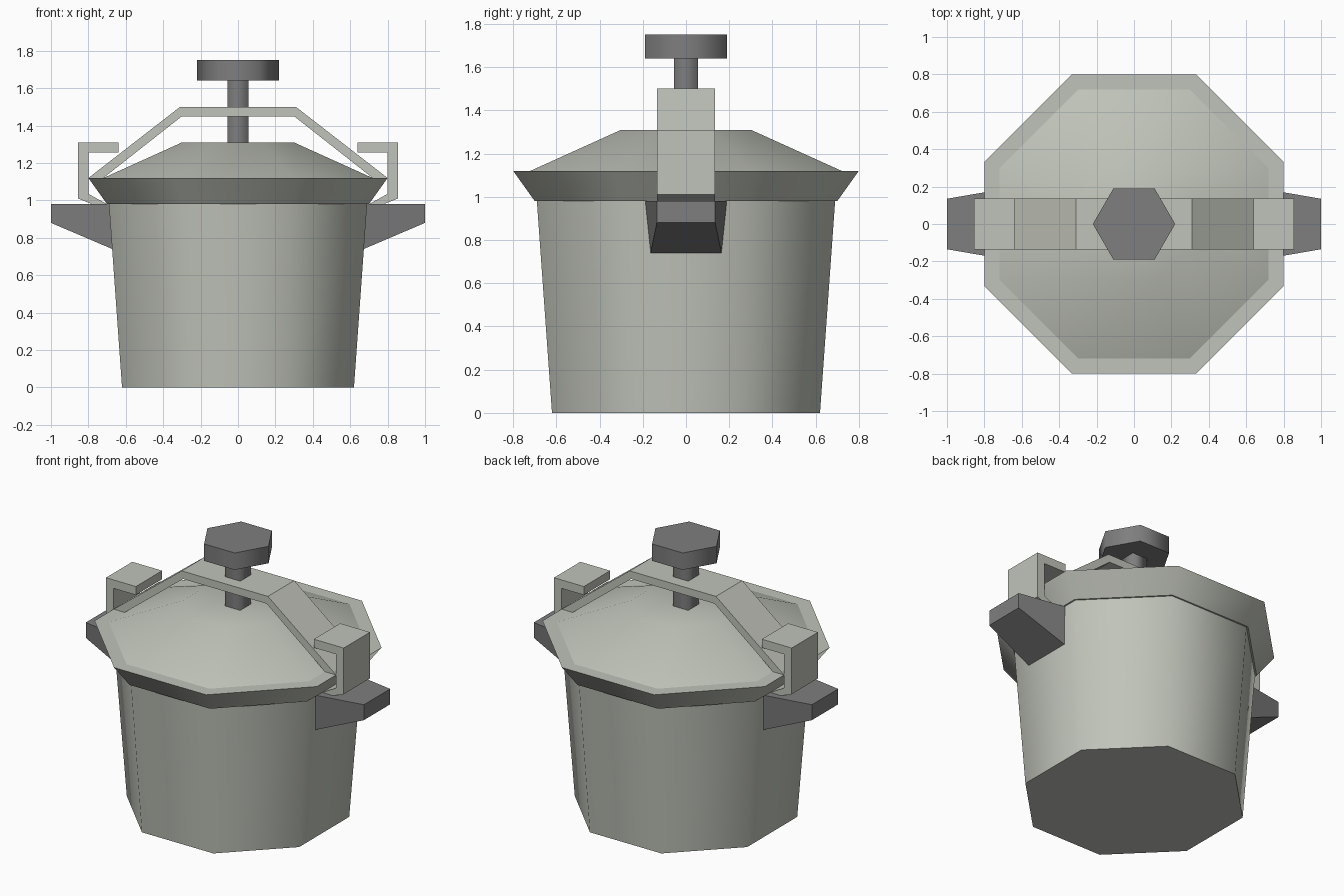
import bpy, bmesh, math

cube = bpy.data.objects.get("Cube")
if cube:
    bpy.data.objects.remove(cube, do_unlink=True)


def material(name, colour):
    mat = bpy.data.materials.new(name)
    mat.use_nodes = True
    mat.diffuse_color = (*colour, 1)
    mat.node_tree.nodes["Principled BSDF"].inputs["Base Color"].default_value = (*colour, 1)
    return mat


steel = material("light warm grey", (0.53, 0.55, 0.49))
plastic = material("dark grey", (0.21, 0.21, 0.21))


def ring(sides, radius, z, turn=0.0):
    """Regular polygon at a height, radius measured to the corners."""
    return [(radius * math.cos(turn + math.tau * i / sides),
             radius * math.sin(turn + math.tau * i / sides), z) for i in range(sides)]


def octagon(half_width, z):
    return ring(8, half_width / math.cos(math.pi / 8), z, math.pi / 8)


def square(half_width, z):
    return ring(4, half_width * math.sqrt(2), z, math.pi / 4)


def loft(name, rings, mat, smooth_sides=False, smooth_top=False):
    """Skin a stack of matching rings and cap both ends."""
    bm = bmesh.new()
    loops = [[bm.verts.new(p) for p in r] for r in rings]
    for low, high in zip(loops, loops[1:]):
        for i in range(len(low)):
            j = (i + 1) % len(low)
            bm.faces.new((low[i], low[j], high[j], high[i])).smooth = smooth_sides
    bm.faces.new(loops[0])
    bm.faces.new(loops[-1]).smooth = smooth_top
    bmesh.ops.recalc_face_normals(bm, faces=bm.faces)
    mesh = bpy.data.meshes.new(name)
    bm.to_mesh(mesh)
    bm.free()
    mesh.materials.append(mat)
    obj = bpy.data.objects.new(name, mesh)
    bpy.context.collection.objects.link(obj)
    return obj


def band(name, profile, half_depth, mat):
    """Extrude a side profile of (x, z) points across the depth."""
    return loft(name, [[(x, y, z) for x, z in profile] for y in (-half_depth, half_depth)], mat)


# Pot, flared rim and domed lid
loft("pot_body", [octagon(0.62, 0), octagon(0.69, 0.98)], steel, True)
loft("rim", [octagon(0.70, 0.98), octagon(0.80, 1.12)], steel, True)
loft("lid", [octagon(0.72, 1.12), octagon(0.30, 1.31)], steel, True, True)

# Clamping strap over the lid
outer = [(0.80, 1.12), (0.31, 1.50)]
inner = [(0.30, 1.45), (0.72, 1.12)]
strap = outer + [(-x, z) for x, z in reversed(outer)]
strap += [(-x, z) for x, z in reversed(inner)] + inner
band("strap", strap, 0.135, steel)

# Screw stem and knob
loft("stem", [square(0.055, 1.30), square(0.055, 1.65)], plastic, True)
loft("knob", [ring(6, 0.22, 1.64), ring(6, 0.22, 1.75)], plastic, True)

# Hooks and handles on both sides
hook = [(0.64, 1.31), (0.855, 1.31), (0.855, 1.01), (0.78, 0.98),
        (0.70, 0.98), (0.80, 1.035), (0.80, 1.255), (0.64, 1.255)]


def handle_end(x_top, x_low, half_top, half_low, z_low):
    return [(x_top, -half_top, 0.98), (x_top, half_top, 0.98),
            (x_low, half_low, z_low), (x_low, -half_low, z_low)]


for side, sign in (("left", 1), ("right", -1)):
    band(side + "_hook", [(sign * x, z) for x, z in hook], 0.135, steel)
    ends = [handle_end(0.68, 0.66, 0.19, 0.165, 0.735),
            handle_end(1.0, 1.0, 0.135, 0.135, 0.88)]
    loft(side + "_handle", [[(sign * x, y, z) for x, y, z in e] for e in ends], plastic)
